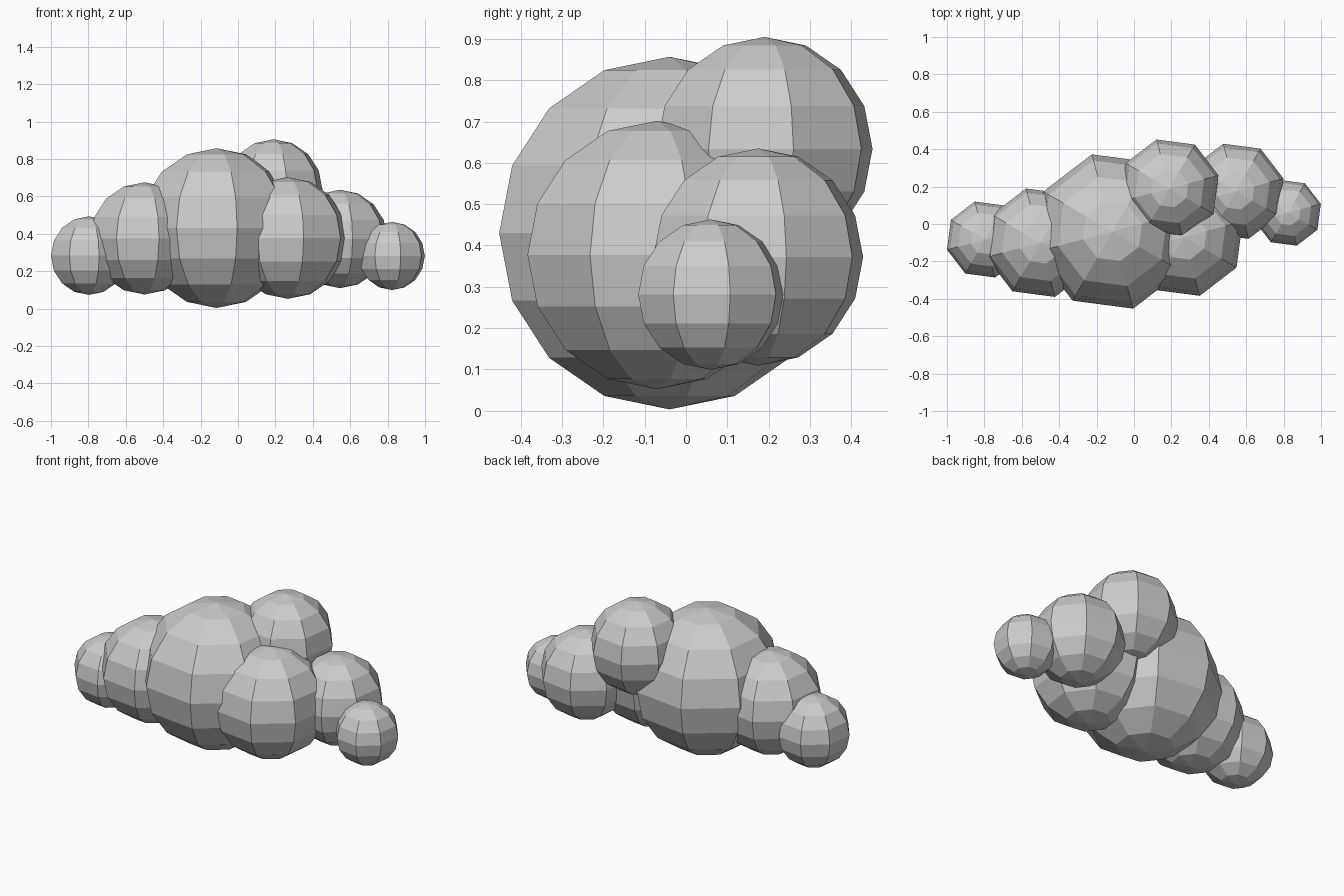
import bpy
from math import radians

if "Cube" in bpy.data.objects:
    bpy.data.objects.remove(bpy.data.objects["Cube"])

# Low-poly cloud: overlapping eight-sided spheres, all turned by 15 degrees
# name: (x, y, z, radius)
puffs = {
    "main_puff": (-0.115, -0.04, 0.43, 0.427),
    "left_middle_puff": (-0.50, -0.10, 0.375, 0.30),
    "left_end_puff": (-0.797, -0.083, 0.283, 0.21),
    "front_right_puff": (0.267, -0.07, 0.377, 0.325),
    "top_back_puff": (0.19, 0.19, 0.634, 0.271),
    "back_right_puff": (0.545, 0.175, 0.372, 0.263),
    "right_end_puff": (0.823, 0.06, 0.281, 0.182),
}


def add_puff(name, x, y, z, r):
    bpy.ops.mesh.primitive_uv_sphere_add(
        segments=8, ring_count=8, radius=r,
        location=(x, y, z), rotation=(0, 0, radians(15)))
    puff = bpy.context.object
    puff.name = name
    bpy.ops.object.shade_flat()


for name, dims in puffs.items():
    add_puff(name, *dims)
